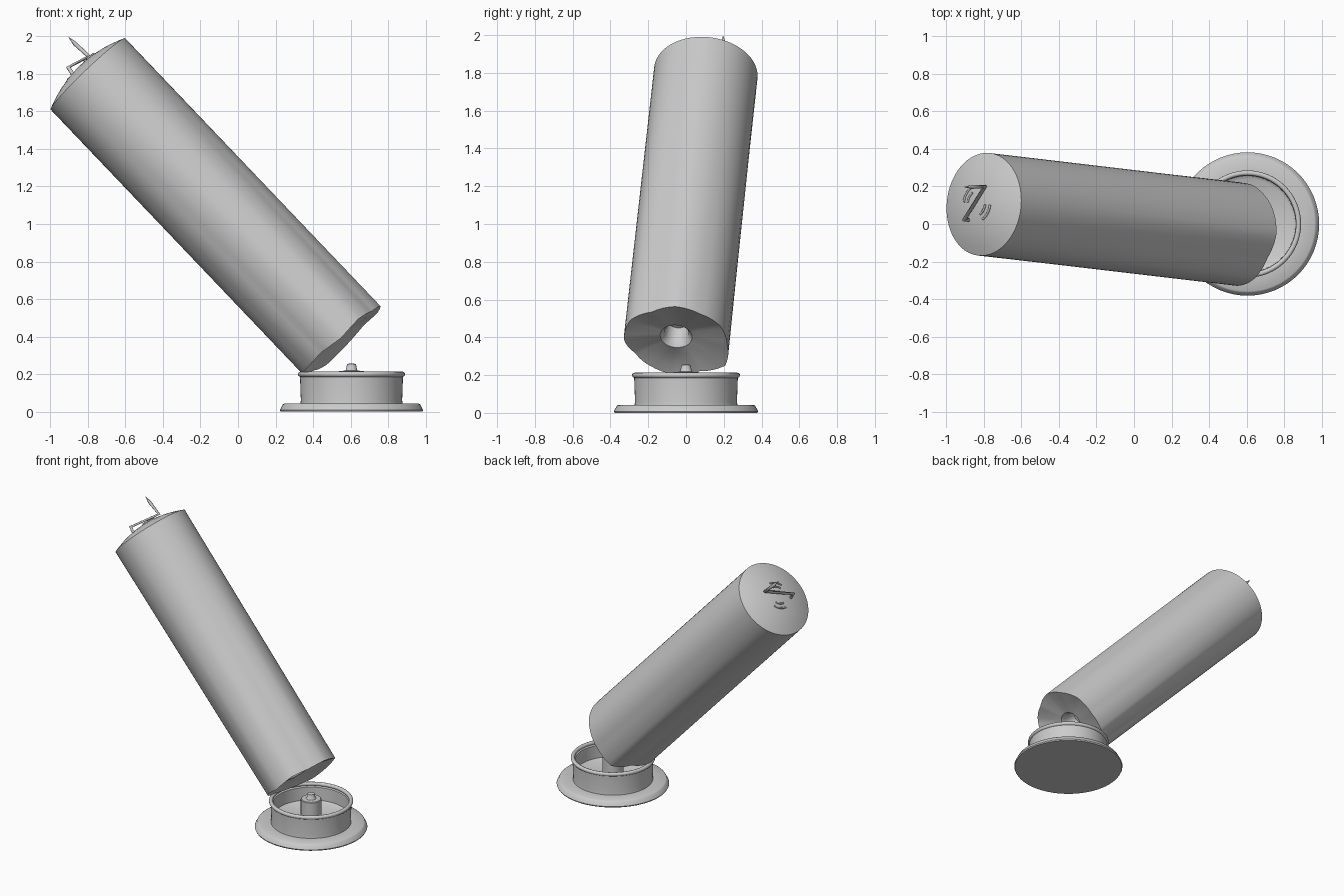
import bpy, bmesh, math, random
from mathutils import Vector, Matrix

if "Cube" in bpy.data.objects:
    bpy.data.objects.remove(bpy.data.objects["Cube"])

random.seed(4)
BASE = Vector((0.605, 0, 0))
BOTTOM = Vector((0.56, -0.055, 0.38))
TOP = Vector((-0.80, 0.105, 1.80))
R = 0.275

# Local frame of the leaning candle: u up-slope, v towards the back, w along the axis
w = (TOP - BOTTOM).normalized()
v = (Vector((0, 1, 0)) - w * w.y).normalized()
u = v.cross(w)
FRAME = Matrix((u, v, w)).transposed()
LENGTH = (TOP - BOTTOM).length


def finish(name, bm, angle=35):
    bmesh.ops.recalc_face_normals(bm, faces=bm.faces)
    me = bpy.data.meshes.new(name)
    bm.to_mesh(me)
    bm.free()
    ob = bpy.data.objects.new(name, me)
    bpy.context.collection.objects.link(ob)
    bpy.ops.object.select_all(action='DESELECT')
    ob.select_set(True)
    bpy.context.view_layer.objects.active = ob
    bpy.ops.object.shade_smooth_by_angle(angle=math.radians(angle))
    return ob


def skin(name, rings, angle=35):
    """Bridge closed rings of points and cap both ends."""
    bm = bmesh.new()
    loops = [[bm.verts.new(p) for p in ring] for ring in rings]
    n = len(loops[0])
    for a, b in zip(loops, loops[1:]):
        for i in range(n):
            j = (i + 1) % n
            bm.faces.new((a[i], a[j], b[j], b[i]))
    bm.faces.new(loops[0][::-1])
    bm.faces.new(loops[-1])
    return finish(name, bm, angle)


def lathe(name, profile, centre, n=64):
    return skin(name, [[centre + Vector((r * math.cos(2 * math.pi * i / n),
                                         r * math.sin(2 * math.pi * i / n), z))
                        for i in range(n)] for r, z in profile])


def tube(name, points, radius, tip=None):
    cu = bpy.data.curves.new(name, 'CURVE')
    cu.dimensions = '3D'
    cu.bevel_depth = radius
    cu.bevel_resolution = 2
    cu.use_fill_caps = True
    sp = cu.splines.new('POLY')
    sp.points.add(len(points) - 1)
    for p, co in zip(sp.points, points):
        p.co = (*co, 1)
    if tip is not None:
        sp.points[0].radius = tip
    ob = bpy.data.objects.new(name, cu)
    bpy.context.collection.objects.link(ob)


# Holder: flared foot, drum, rolled rim and open cup
rim = [(0.272 + 0.014 * math.cos(a), 0.199 + 0.014 * math.sin(a))
       for a in [math.radians(d) for d in range(-80, 261, 34)]]
lathe("holder", [(0.01, 0), (0.378, 0), (0.382, 0.008), (0.366, 0.038), (0.358, 0.043),
                 (0.272, 0.043), (0.27, 0.06)] + rim +
      [(0.258, 0.18), (0.256, 0.085), (0.24, 0.075), (0.01, 0.075)], BASE)

# Stepped peg in the middle of the cup
lathe("holder_peg", [(0.07, 0.07), (0.07, 0.212), (0.065, 0.217), (0.034, 0.218),
                     (0.03, 0.222), (0.024, 0.254), (0.01, 0.256)], BASE, 32)

# Candle body: round at the top, uneven and fluted at the broken lower end
EDGE = [0.27, 0.265, 0.272, 0.275, 0.305, 0.255, 0.28, 0.258, 0.25, 0.275, 0.275, 0.25]
CHIP = [random.uniform(-0.015, 0.025) for _ in EDGE]
N = 72


def uneven(table, i):
    f = i * len(table) / N
    k = int(f)
    return table[k] + (table[(k + 1) % len(table)] - table[k]) * (f - k)


def ring(radius, height, rough=0.0, chip=0.0):
    pts = []
    for i in range(N):
        a = 2 * math.pi * i / N
        r = radius * (1 + rough * (uneven(EDGE, i) / R - 1))
        pts.append(BOTTOM + FRAME @ Vector((r * math.cos(a), r * math.sin(a),
                                            height + chip * uneven(CHIP, i))))
    return pts


DOME = 0.06
rings = [ring(0.005, 0.15), ring(0.055, 0.15), ring(0.065, 0.06), ring(0.085, 0.035),
         ring(0.14, 0.03, 0.5, 0.5), ring(0.22, 0.015, 1, 1), ring(R, 0, 1, 1)]
rings += [ring(R, LENGTH * t, 1 - t, 1 - t) for t in (0.1, 0.25, 0.4, 0.55, 0.7, 0.85, 1)]
rings += [ring(R * s, LENGTH + DOME * (1 - s * s)) for s in (0.9, 0.75, 0.6, 0.4, 0.2, 0.02)]
skin("candle_body", rings)

# Bent wick with a pointed tip
tube("wick", [(-0.902, 0.197, 1.995), (-0.87, 0.198, 1.962), (-0.795, 0.2, 1.893),
              (-0.905, 0.022, 1.835), (-0.872, 0.022, 1.785)], 0.011)
bpy.data.objects["wick"].data.splines[0].points[0].radius = 0.15

# Raised wax ripples on the domed top, in two opposite pairs
for side, mid in (("left", 148), ("right", -32)):
    for k, r in enumerate((0.065, 0.097)):
        pts = []
        for d in range(-28, 29, 7):
            a = math.radians(mid + d)
            pts.append(BOTTOM + FRAME @ Vector((r * math.cos(a), r * math.sin(a),
                                                LENGTH + DOME * (1 - (r / R) ** 2) + 0.002)))
        tube(f"wax_ripple_{side}_{k + 1}", pts, 0.006)
